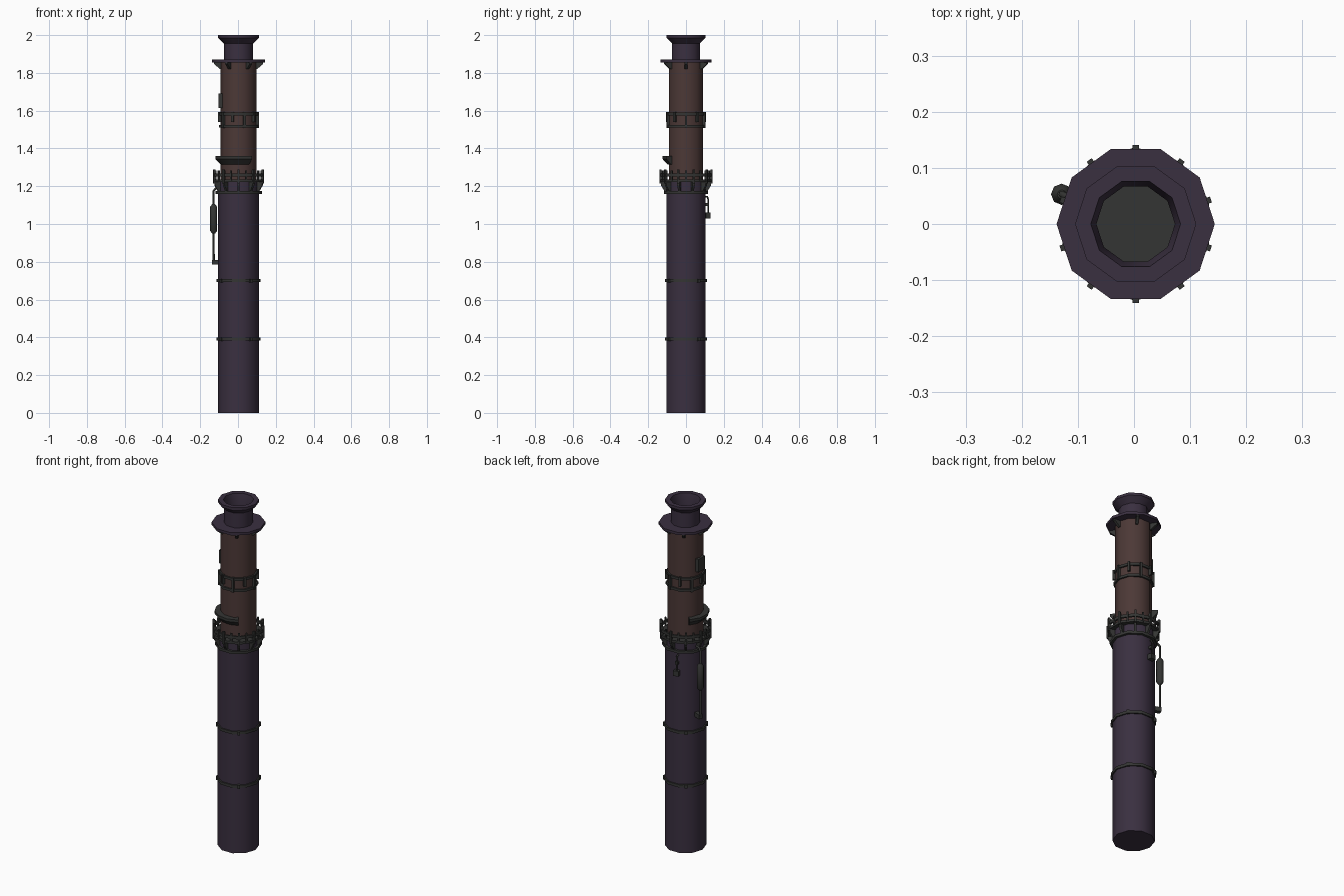
import bpy, bmesh, math
from mathutils import Matrix, Vector

cube = bpy.data.objects.get("Cube")
if cube:
    bpy.data.objects.remove(cube, do_unlink=True)

AXIS = Vector((0.003, 0, 0))   # the stack stands slightly off centre, balancing the side tank
SIDES = 10


def material(name, color):
    m = bpy.data.materials.new(name)
    m.use_nodes = True
    m.diffuse_color = (*color, 1)
    m.node_tree.nodes["Principled BSDF"].inputs["Base Color"].default_value = (*color, 1)
    return m


purple = material("dark purple paint", (0.042, 0.029, 0.051))
brown = material("rusty brown", (0.072, 0.04, 0.037))
iron = material("dark iron", (0.034, 0.035, 0.033))


def finish(name, bm, mat, smooth=True):
    bmesh.ops.recalc_face_normals(bm, faces=bm.faces)
    mesh = bpy.data.meshes.new(name)
    bm.to_mesh(mesh)
    bm.free()
    mesh.materials.append(mat)
    ob = bpy.data.objects.new(name, mesh)
    ob.location = AXIS
    bpy.context.collection.objects.link(ob)
    if smooth:
        bpy.ops.object.select_all(action="DESELECT")
        ob.select_set(True)
        bpy.context.view_layer.objects.active = ob
        bpy.ops.object.shade_smooth_by_angle(angle=math.radians(40))
    return ob


def polar(r, deg, z):
    a = math.radians(deg)
    return (r * math.cos(a), r * math.sin(a), z)


def add_lathe(bm, profile, closed=False, start=0, sweep=360, steps=SIDES):
    """Turn (radius, height) points about the axis; open ends get caps."""
    full = sweep == 360
    cols = [[bm.verts.new(polar(r, start + sweep * i / steps, z)) for r, z in profile]
            for i in range(steps if full else steps + 1)]
    n = len(profile)
    for i in range(steps):
        a, b = cols[i], cols[(i + 1) % len(cols)]
        for j in range(n if closed else n - 1):
            k = (j + 1) % n
            bm.faces.new((a[j], b[j], b[k], a[k]))
    if not full:
        bm.faces.new(cols[0])
        bm.faces.new(cols[-1])
    elif not closed:
        bm.faces.new([c[0] for c in cols])
        bm.faces.new([c[-1] for c in cols])


def lathe(name, mat, profile, **kw):
    bm = bmesh.new()
    add_lathe(bm, profile, **kw)
    return finish(name, bm, mat)


def hoop(name, mat, r0, r1, z0, z1, start=0):
    return lathe(name, mat, [(r0, z0), (r1, z0), (r1, z1), (r0, z1)], closed=True, start=start)


def fins(name, mat, outline, width, angles):
    """Extrude a flat radial (radius, height) outline at each angle."""
    bm = bmesh.new()
    for deg in angles:
        rot = Matrix.Rotation(math.radians(deg), 3, "Z")
        a, b = [[bm.verts.new(rot @ Vector((r, s * width / 2, z))) for r, z in outline]
                for s in (-1, 1)]
        bm.faces.new(a)
        bm.faces.new(b)
        for i in range(len(outline)):
            j = (i + 1) % len(outline)
            bm.faces.new((a[i], a[j], b[j], b[i]))
    return finish(name, bm, mat, smooth=False)


def block(name, mat, r0, r1, z0, z1, width, angles):
    return fins(name, mat, [(r0, z0), (r1, z0), (r1, z1), (r0, z1)], width, angles)


def tube(name, mat, points, radius):
    curve = bpy.data.curves.new(name, "CURVE")
    curve.dimensions = "3D"
    curve.bevel_depth = radius
    curve.bevel_resolution = 1
    curve.use_fill_caps = True
    spline = curve.splines.new("POLY")
    spline.points.add(len(points) - 1)
    for p, co in zip(spline.points, points):
        p.co = (*co, 1)
    curve.materials.append(mat)
    ob = bpy.data.objects.new(name, curve)
    ob.location = AXIS
    bpy.context.collection.objects.link(ob)
    return ob


def every(count, start=0):
    return [start + 360 * i / count for i in range(count)]


# Lower column with its two clamps
lathe("lower_column", purple, [(0.109, 0), (0.109, 1.23)])
for label, z in (("low", 0.39), ("middle", 0.70)):
    hoop(label + "_clamp", iron, 0.10, 0.116, z - 0.008, z + 0.008)
    block(label + "_clamp_lugs", iron, 0.10, 0.119, z - 0.01, z + 0.01, 0.014, every(4, 36))

# Collar platform, brackets and railing
hoop("collar_ring", iron, 0.10, 0.123, 1.16, 1.175)
hoop("platform_floor", iron, 0.09, 0.136, 1.222, 1.236, start=18)
hoop("railing_hoop", iron, 0.127, 0.137, 1.252, 1.268, start=18)
block("railing_posts", iron, 0.124, 0.133, 1.23, 1.283, 0.009, every(20))
block("railing_corner_posts", iron, 0.13, 0.141, 1.215, 1.288, 0.011, every(10, 18))
fins("platform_brackets", iron, [(0.10, 1.175), (0.115, 1.175), (0.133, 1.205), (0.133, 1.225), (0.10, 1.225)],
     0.012, every(10, 18))

# Upper pipe and double band
lathe("upper_pipe", brown, [(0.095, 1.22), (0.095, 1.86)])
for label, z in (("lower", 1.517), ("upper", 1.582)):
    hoop(label + "_band", iron, 0.09, 0.104, z - 0.007, z + 0.007)
block("band_ties", iron, 0.09, 0.107, 1.508, 1.592, 0.012, every(5))
block("band_short_ties", iron, 0.09, 0.108, 1.54, 1.594, 0.012, every(5, 36))

# Curved hood wrapping part of the pipe
lathe("curved_hood", iron, [(0.088, 1.315), (0.097, 1.315), (0.126, 1.345), (0.126, 1.36), (0.088, 1.36)],
      closed=True, start=135, sweep=170, steps=6)

# Junction box on the right side
block("junction_box", iron, 0.08, 0.105, 1.615, 1.69, 0.06, [180])

# Top flange, its brackets and the flared mouth
hoop("top_flange", purple, 0.06, 0.141, 1.855, 1.87)
fins("flange_brackets", iron, [(0.085, 1.82), (0.098, 1.82), (0.13, 1.847), (0.13, 1.857), (0.085, 1.857)],
     0.014, every(6))
lathe("flared_mouth", purple, [(0.077, 1.86), (0.077, 1.955), (0.108, 1.985), (0.108, 2.0),
                               (0.08, 2.0), (0.07, 1.955), (0.07, 1.86)], closed=True)
lathe("mouth_floor", iron, [(0.072, 1.90), (0.072, 1.91)])

# Side tank with feed pipes
tank = lathe("side_tank", iron, [(0.008, 0.95), (0.019, 0.965), (0.019, 1.09), (0.008, 1.105)], steps=8)
tx, ty = -0.132, 0.053
tank.location = AXIS + Vector((tx, ty, 0))
tube("tank_pipe", iron, [(-0.09, 0.036, 1.19), (-0.12, 0.048, 1.19), (tx, ty, 1.175),
                         (tx, ty, 0.80)], 0.006)
tank_angle = math.degrees(math.atan2(ty, tx))
block("pipe_foot", iron, 0.10, 0.146, 0.785, 0.81, 0.024, [tank_angle])

# Small hanging lamp at the back
tube("lamp_pipe", iron, [(-0.024, 0.09, 1.145), (-0.026, 0.113, 1.145), (-0.026, 0.118, 1.13),
                         (-0.026, 0.118, 1.05)], 0.005)
block("lamp_head", iron, 0.104, 0.13, 1.03, 1.06, 0.03, [102])
block("lamp_joint", iron, 0.10, 0.122, 1.095, 1.11, 0.016, [102])
